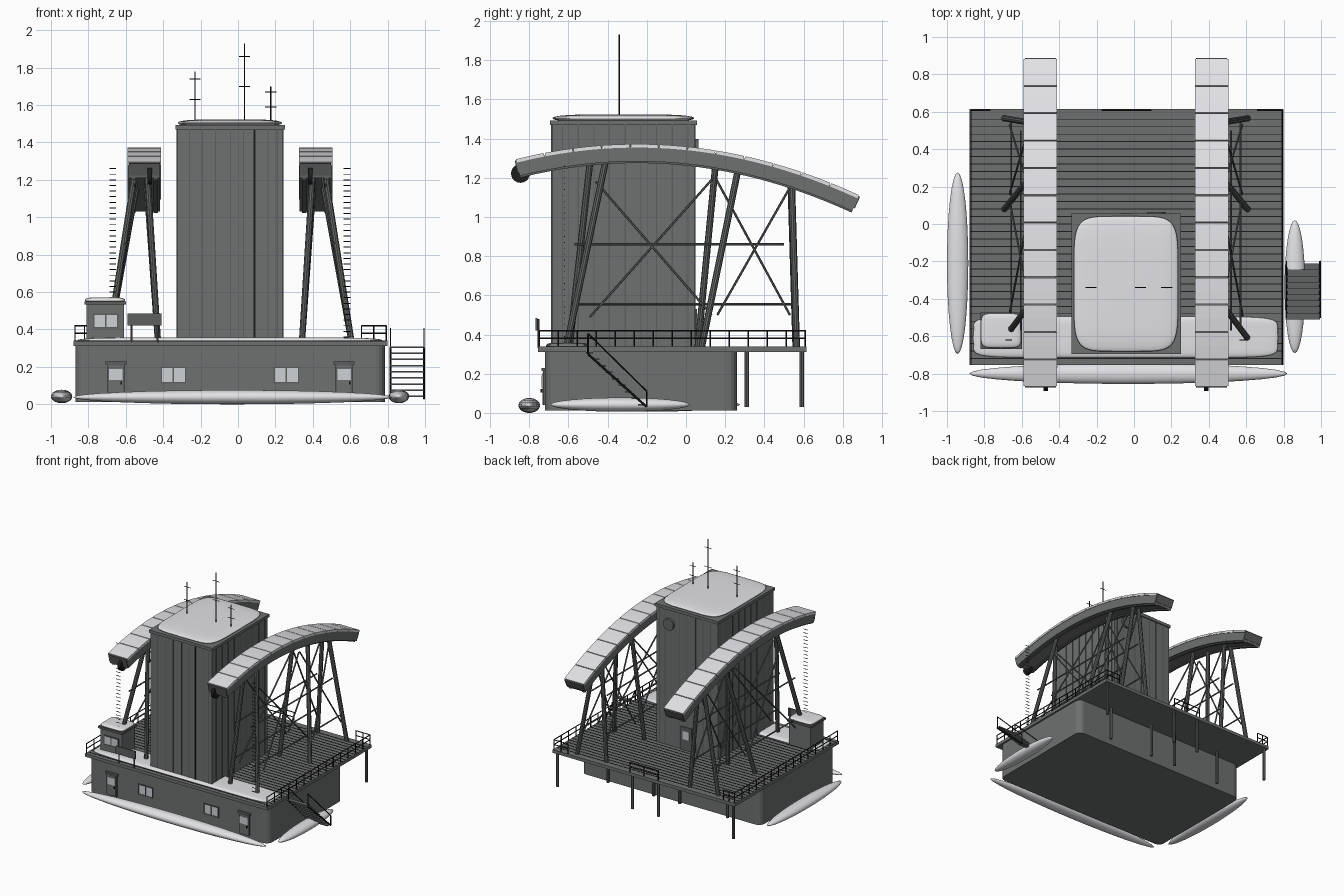
import bpy, bmesh, math
from mathutils import Vector

if "Cube" in bpy.data.objects:
    bpy.data.objects.remove(bpy.data.objects["Cube"])

def mat(name, *c):
    m = bpy.data.materials.new(name)
    m.diffuse_color = (*c, 1)
    m.use_nodes = True
    m.node_tree.nodes["Principled BSDF"].inputs["Base Color"].default_value = m.diffuse_color
    return m

SNOW = mat("snow_white", .76, .76, .79)
WALL = mat("wall_grey", .155, .165, .16)
TRIM = mat("trim_grey", .11, .115, .112)
STEEL = mat("steel_grey", .12, .125, .125)
BLACK = mat("black", .012, .012, .012)
GLASS = mat("pale_glass", .62, .65, .67)
CX = -.043                      # symmetry axis of the station

def finish(name, bm, m, smooth=False):
    bmesh.ops.recalc_face_normals(bm, faces=bm.faces)
    me = bpy.data.meshes.new(name)
    bm.to_mesh(me)
    bm.free()
    me.materials.append(m)
    if smooth:
        for p in me.polygons:
            p.use_smooth = True
    ob = bpy.data.objects.new(name, me)
    bpy.context.collection.objects.link(ob)
    return ob

def add_box(bm, x0, x1, y0, y1, z0, z1):
    v = bmesh.ops.create_cube(bm, size=1)["verts"]
    for p in v:
        p.co = Vector(((x0 + x1) / 2 + p.co.x * (x1 - x0), (y0 + y1) / 2 + p.co.y * (y1 - y0),
                       (z0 + z1) / 2 + p.co.z * (z1 - z0)))

def boxes(name, m, lst):
    bm = bmesh.new()
    for b in lst:
        add_box(bm, *b)
    return finish(name, bm, m)

def tubes(name, m, lst, sides=8):
    """lst holds (start, end, radius)"""
    bm = bmesh.new()
    for a, b, r in lst:
        a, b = Vector(a), Vector(b)
        v = bmesh.ops.create_cone(bm, cap_ends=True, segments=sides, radius1=r, radius2=r,
                                  depth=(b - a).length)["verts"]
        q = (b - a).to_track_quat('Z', 'Y')
        for p in v:
            p.co = q @ p.co + (a + b) / 2
    return finish(name, bm, m)

def pillow(name, x0, x1, y0, y1, z0, z1, e=.35, flat=.4):
    """rounded snow slab: a sphere squared off in plan"""
    bm = bmesh.new()
    bmesh.ops.create_uvsphere(bm, u_segments=48, v_segments=16, radius=1)
    pw = lambda v, k: math.copysign(abs(v) ** k, v) if abs(v) > 1e-6 else 0
    for p in bm.verts:
        h = math.hypot(p.co.x, p.co.y)
        c, s = (p.co.x / h, p.co.y / h) if h > 1e-6 else (0, 0)
        h = h ** flat if h > 1e-6 else 0
        p.co = Vector(((x0 + x1) / 2 + pw(c, e) * h * (x1 - x0) / 2,
                       (y0 + y1) / 2 + pw(s, e) * h * (y1 - y0) / 2,
                       (z0 + z1) / 2 + p.co.z * (z1 - z0) / 2))
    return finish(name, bm, SNOW, True)

# main building with rounded corners
bm = bmesh.new()
add_box(bm, -.87, .785, -.72, .26, .012, .315)
ed = [e for e in bm.edges if abs(e.verts[0].co.z - e.verts[1].co.z) > .1]
bmesh.ops.bevel(bm, geom=ed, offset=.05, segments=4, profile=.5, affect='EDGES')
finish("main_building", bm, WALL)

# deck with plank gaps and posts
boxes("deck", WALL, [(-.88, .80, -.755, .615, .312, .338)])
boxes("plank_gaps", BLACK, [(-.878, .798, y - .0025, y + .0025, .337, .340)
                            for y in [-.72 + i * .04 for i in range(33)]])
tubes("deck_posts", STEEL, [((x, y, .03), (x, y, .32), .012) for x, y in
      [(.77, .59), (.08, .59), (-.16, .59), (-.85, .59), (.5, .31), (.08, .31), (-.16, .31), (-.6, .31)]])

# tower with cladding seams and flange
boxes("tower", WALL, [(-.325, .24, -.685, .045, .335, 1.475)])
xs = [-.26, -.19, -.12, -.04, .03, .16, .21]
seams = [(x - .003, x + .003, y - .003, y + .003, .34, 1.47) for x in xs for y in (-.685, .045)]
seams += [(x - .003, x + .003, y - .003, y + .003, .34, 1.47) for x in (-.325, .24)
          for y in [-.63 + i * .08 for i in range(9)]]
boxes("tower_seams", TRIM, seams)
boxes("tower_front_stripe", BLACK, [(.083, .093, -.69, -.68, .34, 1.47)])
boxes("tower_flange", WALL, [(-.333, .25, -.695, .055, 1.468, 1.492)])
pillow("tower_snow", -.322, .236, -.682, .042, 1.485, 1.523)
tubes("tower_back_vent", STEEL, [((.12, .04, 1.35), (.12, .065, 1.35), .048)], 20)
boxes("tower_back_door", TRIM, [(-.09, .01, .04, .055, .34, .53)])
boxes("tower_back_door_window", GLASS, [(-.07, -.01, .05, .058, .43, .50)])

# antennas with crossbars
ant = []
for x, top, bars in ((-.23, 1.78, (1.74, 1.63)), (.035, 1.93, (1.86, 1.70)), (.175, 1.70, (1.67, 1.59))):
    ant.append(((x, -.34, 1.5), (x, -.34, top), .004))
    ant += [((x - .03, -.34, z), (x + .03, -.34, z), .0025) for z in bars]
tubes("antennas", BLACK, ant, 6)

# roof snow and booth
pillow("front_roof_snow", -.86, .77, -.715, -.495, .328, .358, .25, .3)
boxes("booth", WALL, [(-.81, -.61, -.655, -.485, .335, .545)])
boxes("booth_eaves", TRIM, [(-.822, -.60, -.667, -.474, .533, .55)])
pillow("booth_snow", -.818, -.603, -.662, -.478, .542, .572)
boxes("sign_board", TRIM, [(-.59, -.41, -.768, -.758, .42, .485)])
tubes("sign_posts", STEEL, [((x, -.752, .33), (x, -.752, .48), .005) for x in (-.57, -.43)])

# front windows and doors
def window(name, x0, x1, z0, z1, y):
    f = .007
    xm = (x0 + x1) / 2
    boxes(name + "_frame", TRIM, [(x0, x1, y - .008, y + .005, z0, z0 + f), (x0, x1, y - .008, y + .005, z1 - f, z1),
          (x0, x0 + f, y - .008, y + .005, z0, z1), (x1 - f, x1, y - .008, y + .005, z0, z1),
          (xm - .004, xm + .004, y - .008, y + .005, z0, z1)])
    boxes(name + "_glass", GLASS, [(x0 + f, x1 - f, y - .004, y + .004, z0 + f, z1 - f)])

window("booth_window", -.775, -.64, .405, .485, -.655)
for s, n in ((-1, "left"), (1, "right")):
    x = CX + s * .302
    window(n + "_front_window", x - .068, x + .068, .112, .2, -.72)
    x = CX + s * .61
    boxes(n + "_door", TRIM, [(x - .046, x + .046, -.73, -.715, .04, .215),
                              (x - .056, x + .056, -.738, -.715, .213, .228)])
    boxes(n + "_door_panel", WALL, [(x - .038, x + .038, -.733, -.72, .04, .207)])
    boxes(n + "_door_window", GLASS, [(x - .036, x + .036, -.737, -.73, .13, .19)])
    boxes(n + "_door_handle", BLACK, [(x + .026, x + .034, -.742, -.73, .105, .122)])

# arched launch beams
def top_z(y):
    return 1.372 - .203 * (y + .25) ** 2

def arc_pt(y, off):
    """point at a distance below the arch curve, along its normal"""
    n = Vector((0, .406 * (y + .25), 1)).normalized()
    return Vector((0, y, top_z(y))) - n * off

def arc_strip(bm, y0, y1, n, o0, o1, x0, x1):
    rows = []
    for i in range(n + 1):
        y = y0 + (y1 - y0) * i / n
        rows.append([bm.verts.new(arc_pt(y, o) + Vector((x, 0, 0)))
                     for x, o in ((x0, o0), (x1, o0), (x1, o1), (x0, o1))])
    for a, b in zip(rows, rows[1:]):
        for k in range(4):
            bm.faces.new((a[k], a[(k + 1) % 4], b[(k + 1) % 4], b[k]))
    bm.faces.new(rows[0])
    bm.faces.new(rows[-1])

Y0, Y1 = -.87, .885
for s, n in ((-1, "left"), (1, "right")):
    X = lambda d: CX + s * d
    xc = X(.458)
    bm = bmesh.new()
    arc_strip(bm, Y0, Y1, 24, .012, .088, xc - .085, xc + .085)
    finish(n + "_arch_beam", bm, WALL)
    bm = bmesh.new()
    st = (Y1 - Y0) / 12
    for i in range(12):
        arc_strip(bm, Y0 + i * st + .003, Y0 + (i + 1) * st - .003, 2, 0, .018, xc - .09, xc + .09)
    finish(n + "_arch_snow_panels", bm, SNOW)
    bm = bmesh.new()
    for d in (-.06, .06):
        arc_strip(bm, Y0, Y1, 24, .085, .097, xc + d - .012, xc + d + .012)
    finish(n + "_arch_under_rails", bm, TRIM)
    bm = bmesh.new()
    for a, b in ((Y0 - .006, Y0 + .003), (Y1 - .003, Y1 + .006)):
        arc_strip(bm, a, b, 1, .006, .07, xc - .083, xc + .083)
    finish(n + "_arch_end_caps", bm, TRIM)
    xp = X(.43)
    tubes(n + "_pulley", BLACK, [((xp - .012, -.845, 1.222), (xp + .012, -.845, 1.222), .048)], 20)

    # splayed legs
    legs = []
    for fo, to, fi, ti in ((-.61, -.41, -.595, -.49), (.08, .265, .06, .15), (.565, .54, .56, .535)):
        legs.append(((X(.65), fo, .335), (X(.50), to, top_z(to) - .08), .017))
        legs.append(((X(.385), fi, .335), (X(.445), ti, top_z(ti) - .08), .017))
    tubes(n + "_legs", STEEL, legs, 10)
    # cross bracing on the outer and inner side
    br = []
    for f, t in ((.65, .50), (.385, .445)):
        P = lambda y, z: (X(f + (t - f) * (z - .335) / .9), y, z)
        for a, b in (((-.57, .86), (.5, .86)), ((-.57, .555), (.56, .555)), ((-.46, 1.18), (.13, .5)),
                     ((-.49, .49), (.14, 1.2)), ((.15, 1.2), (.53, .5)), ((.16, .5), (.53, 1.15))):
            br.append((P(*a), P(*b), .006))
    tubes(n + "_braces", STEEL, br, 6)
    # hanging rungs
    x = X(.626)
    tubes(n + "_ladder_rungs", BLACK, [((x - .018, -.62, .36 + i * .03), (x + .018, -.62, .36 + i * .03), .0025)
                                       for i in range(31)], 6)

# railings
rail = []
def railing(a, b, n):
    a, b = Vector(a), Vector(b)
    up = Vector((0, 0, 1))
    for i in range(n + 1):
        p = a.lerp(b, i / n)
        rail.append((p, p + up * .085, .004))
    for h in (.045, .085):
        rail.append((a + up * h, b + up * h, .004))
for x in (-.872, .792):
    railing((x, -.75, .335), (x, .608, .335), 14)
for x0, x1 in ((-.872, -.77), (.66, .792), (-.17, .09)):
    railing((x0, .608, .335), (x1, .608, .335), 2)
tubes("railings", BLACK, rail, 6)

# side stairs with handrails
boxes("stair_treads", STEEL, [(.81, .995, -.51 + i * .033, -.475 + i * .033, .302 - i * .033, .31 - i * .033)
                              for i in range(9)])
sr = []
for x in (.815, .995):
    sr += [((x, -.50, .30), (x, -.20, .03), .006), ((x, -.50, .405), (x, -.20, .11), .004),
           ((x, -.50, .30), (x, -.50, .405), .004), ((x, -.20, .03), (x, -.20, .11), .004)]
tubes("stair_rails", BLACK, sr, 6)

# snow drifts round the foot of the walls
def drift(name, c, r):
    bm = bmesh.new()
    bmesh.ops.create_uvsphere(bm, u_segments=32, v_segments=16, radius=1)
    for p in bm.verts:
        p.co = Vector([c[k] + p.co[k] * r[k] for k in range(3)])
    finish(name, bm, SNOW, True)
drift("front_snow_drift", (-.03, -.80, .038), (.85, .055, .038))
drift("left_snow_drift", (-.943, -.21, .042), (.057, .485, .036))
drift("right_snow_drift", (.86, -.335, .042), (.055, .355, .036))
